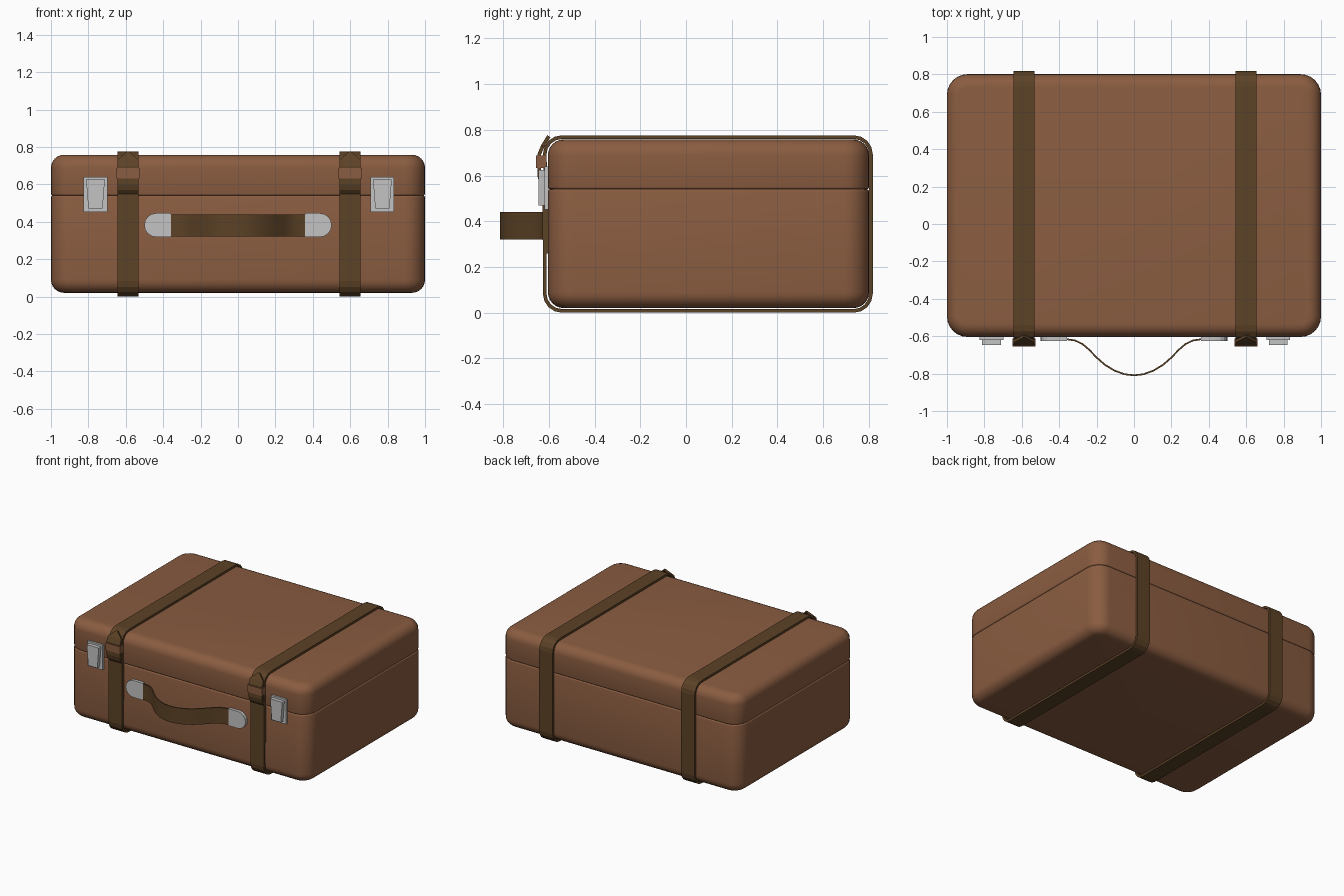
import bpy, bmesh, math
from mathutils import Vector

if "Cube" in bpy.data.objects:
    bpy.data.objects.remove(bpy.data.objects["Cube"])


def material(name, rgb):
    m = bpy.data.materials.new(name)
    m.diffuse_color = (*rgb, 1)
    m.use_nodes = True
    m.node_tree.nodes["Principled BSDF"].inputs["Base Color"].default_value = m.diffuse_color
    return m


LEATHER = material("brown leather", (0.255, 0.108, 0.052))
STRAP = material("dark strap leather", (0.107, 0.054, 0.019))
METAL = material("grey metal", (0.55, 0.55, 0.55))


def make(name, verts, faces, mat, smooth=None):
    me = bpy.data.meshes.new(name)
    me.from_pydata(verts, [], faces)
    bm = bmesh.new()
    bm.from_mesh(me)
    bmesh.ops.recalc_face_normals(bm, faces=bm.faces)
    bm.to_mesh(me)
    bm.free()
    me.materials.append(mat)
    ob = bpy.data.objects.new(name, me)
    bpy.context.collection.objects.link(ob)
    if smooth:
        bpy.ops.object.select_all(action='DESELECT')
        ob.select_set(True)
        bpy.context.view_layer.objects.active = ob
        bpy.ops.object.shade_smooth_by_angle(angle=math.radians(smooth))
    return ob


def loft(name, rings, mat, smooth=None):
    """Skin equal-length rings of points and cap both ends."""
    n = len(rings[0])
    verts = [p for r in rings for p in r]
    faces = [(k * n + i, k * n + (i + 1) % n, (k + 1) * n + (i + 1) % n, (k + 1) * n + i)
             for k in range(len(rings) - 1) for i in range(n)]
    faces += [tuple(range(n))[::-1], tuple(range(len(verts) - n, len(verts)))]
    return make(name, verts, faces, mat, smooth)


def rounded_rect(x0, x1, y0, y1, r, seg):
    pts = []
    corners = [(x1 - r, y1 - r), (x0 + r, y1 - r), (x0 + r, y0 + r), (x1 - r, y0 + r)]
    for q, (cx, cy) in enumerate(corners):
        for s in range(seg + 1):
            a = math.pi / 2 * (q + s / seg)
            pts.append((cx + r * math.cos(a), cy + r * math.sin(a)))
    return pts


def ribbon(name, path, widths, t, place, mat, smooth=None):
    """Flat strip of thickness t along a 2D path; place(a, b, w) maps to 3D."""
    rings = []
    for i, p in enumerate(path):
        a, b = Vector(path[max(i - 1, 0)]), Vector(path[min(i + 1, len(path) - 1)])
        d = (b - a).normalized()
        nrm = Vector((-d.y, d.x)) * t / 2
        p, w = Vector(p), widths[i]
        rings.append([place(*(p + s * nrm), e * w) for s, e in ((1, 1), (1, -1), (-1, -1), (-1, 1))])
    return loft(name, rings, mat, smooth)


def block(name, cx, w0, w1, y0, y1, z0, z1, mat):
    """Box with half width w0 at the bottom and w1 at the top."""
    rings = [[(cx - w, y0, z), (cx + w, y0, z), (cx + w, y1, z), (cx - w, y1, z)]
             for w, z in ((w0, z0), (w1, z1))]
    return loft(name, rings, mat)


# Case halves: rounded shell, small rolled lip at the seam
def shell(name, z_end, z_seam, r=0.07, lip=0.01):
    s = 1 if z_seam > z_end else -1
    prof = []
    for k in range(7):
        a = math.pi / 2 * k / 6
        prof.append((r * (1 - math.sin(a)), z_end + s * r * (1 - math.cos(a))))
    for k in range(4):
        a = math.pi / 2 * k / 3
        prof.append((lip * (1 - math.cos(a)), z_seam - s * lip * (1 - math.sin(a))))
    rings = [[(x, y, z) for x, y in
              rounded_rect(-1 + i, 1 - i, -0.604 + i, 0.801 - i, 0.11 - i, 6)]
             for i, z in prof]
    return loft(name, rings, LEATHER, 40)


shell("case_base", 0.02, 0.54)
shell("case_lid", 0.758, 0.54)

# Strap path in (y, z): pointed tip, down the front, under, up the back, over the lid, tucked under
loop = rounded_rect(-0.618, 0.809, 0.008, 0.768, 0.075, 4)
tr, tl, bl, br = (loop[i:i + 5] for i in (0, 5, 10, 15))
path = [(-0.600, 0.772), (-0.627, 0.728), (-0.641, 0.695), (-0.642, 0.60), (-0.635, 0.572),
        (-0.619, 0.55)] + bl + br + tr + tl + [(-0.614, 0.56), (-0.609, 0.50), (-0.609, 0.26)]
widths = [0.004] + [0.056] * (len(path) - 1)

for side, sx, lx in (("left", -0.588, -0.762), ("right", 0.599, 0.772)):
    ribbon(side + "_strap", path, widths, 0.016,
           lambda a, b, w: (sx + w, a, b), STRAP)
    block(side + "_strap_keeper", sx, 0.061, 0.061, -0.656, -0.612, 0.632, 0.687, LEATHER)
    # Latch: back plate and tapered clasp
    block(side + "_latch_plate", lx, 0.063, 0.063, -0.619, -0.60, 0.452, 0.639, METAL)
    block(side + "_latch_clasp", lx, 0.038, 0.05, -0.646, -0.615, 0.47, 0.625, METAL)

# Handle strip, bowed outwards
half = [(0.40, -0.613), (0.36, -0.616), (0.315, -0.623), (0.275, -0.642), (0.24, -0.672),
        (0.20, -0.714), (0.155, -0.753), (0.104, -0.784), (0.052, -0.803)]
hpath = [(-x, y) for x, y in half] + [(0, -0.809)] + half[::-1]
ribbon("handle", hpath, [0.06] * len(hpath), 0.009,
       lambda a, b, w: (a, b, 0.38 + w), STRAP, 40)

# Handle end plates, rounded on the outer side
for side, s in (("left", -1), ("right", 1)):
    outline = [(0.358, -0.064), (0.358, 0.064)]
    outline += [(0.437 + 0.064 * math.sin(math.pi * k / 8), 0.064 * math.cos(math.pi * k / 8))
                for k in range(9)]
    rings = [[(s * x, y, 0.382 + z) for x, z in outline] for y in (-0.60, -0.626)]
    loft(side + "_handle_plate", rings, METAL)
